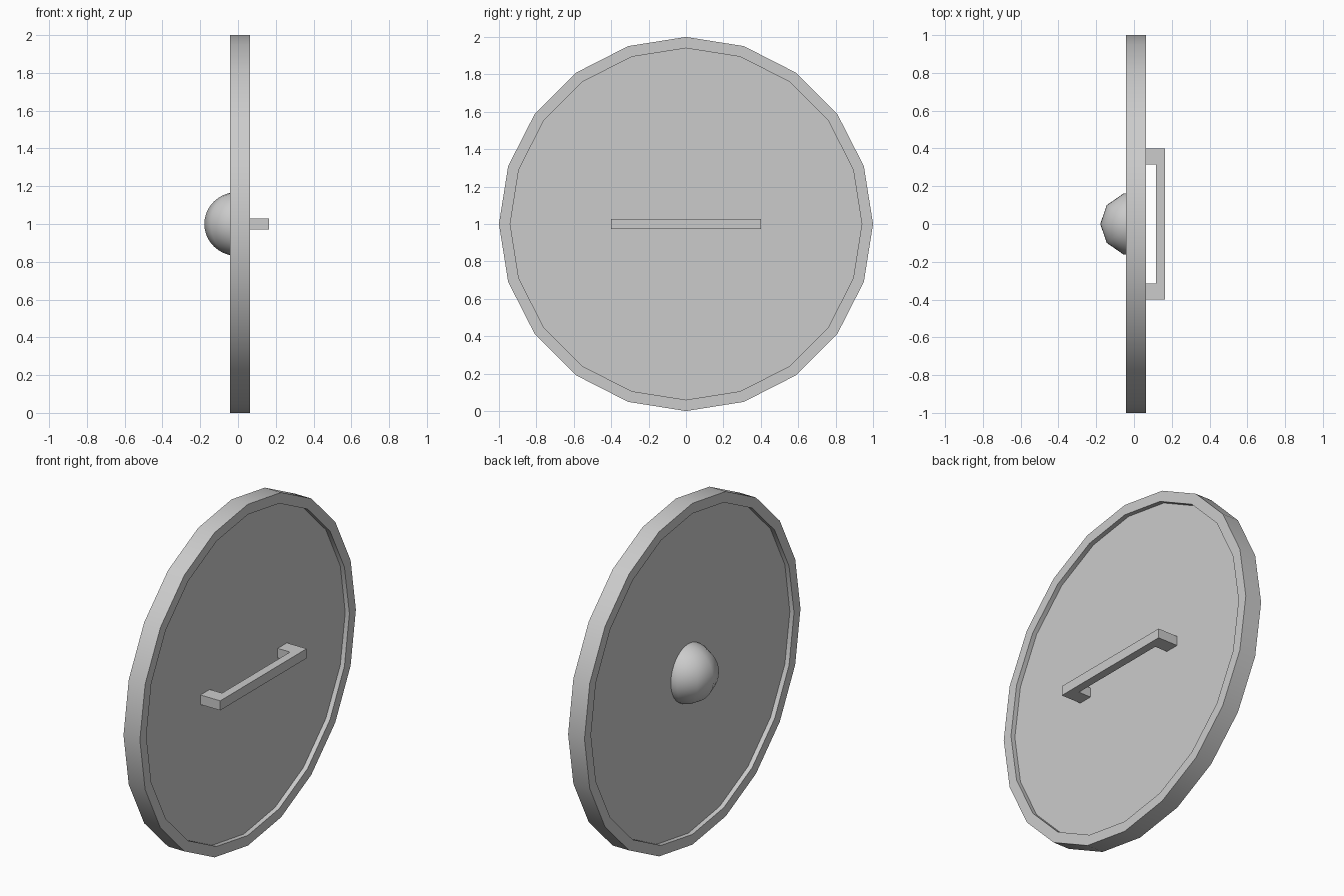
import bpy, bmesh, math
from mathutils import Matrix

if "Cube" in bpy.data.objects:
    bpy.data.objects.remove(bpy.data.objects["Cube"])

SIDES = 20
CZ = 1.0


def finish(name, bm, smooth=None):
    bmesh.ops.recalc_face_normals(bm, faces=bm.faces)
    me = bpy.data.meshes.new(name)
    bm.to_mesh(me)
    bm.free()
    ob = bpy.data.objects.new(name, me)
    bpy.context.collection.objects.link(ob)
    if smooth:
        bpy.ops.object.select_all(action='DESELECT')
        ob.select_set(True)
        bpy.context.view_layer.objects.active = ob
        bpy.ops.object.shade_smooth_by_angle(angle=math.radians(smooth))
    return ob


def ring(bm, x, r):
    return [bm.verts.new((x, r * math.sin(a), CZ + r * math.cos(a)))
            for a in (2 * math.pi * i / SIDES for i in range(SIDES))]


# Shield board: closed profile spun into a raised rim around a recessed plate
bm = bmesh.new()
profile = [(-0.015, 0.94), (-0.042, 0.94), (-0.042, 1.0), (-0.015, 1.0),
           (0.037, 1.0), (0.064, 1.0), (0.064, 0.94), (0.037, 0.94)]
rings = [ring(bm, x, r) for x, r in profile]
for a, b in zip(rings, rings[1:]):
    for i in range(SIDES):
        j = (i + 1) % SIDES
        bm.faces.new((a[i], a[j], b[j], b[i]))
bm.faces.new(rings[0])
bm.faces.new(rings[-1])
finish("shield_board", bm, 30)

# Boss: the half of a ball that stands proud of the outer face
bm = bmesh.new()
bmesh.ops.create_uvsphere(
    bm, u_segments=10, v_segments=20, radius=0.17,
    matrix=Matrix.Translation((0, 0, CZ)) @ Matrix.Diagonal((1.05, 1, 1, 1))
    @ Matrix.Rotation(math.pi / 10, 4, 'Z'))
bmesh.ops.bisect_plane(bm, geom=bm.verts[:] + bm.edges[:] + bm.faces[:],
                       plane_co=(-0.015, 0, 0), plane_no=(1, 0, 0),
                       clear_outer=True)
finish("boss", bm, 50)

# Handle: C-shaped outline extruded upward
bm = bmesh.new()
outline = [(0.037, -0.4), (0.165, -0.4), (0.165, 0.4), (0.037, 0.4),
           (0.037, 0.315), (0.117, 0.315), (0.117, -0.315), (0.037, -0.315)]
base = bm.faces.new([bm.verts.new((x, y, CZ - 0.028)) for x, y in outline])
ext = bmesh.ops.extrude_face_region(bm, geom=[base])
bmesh.ops.translate(bm, vec=(0, 0, 0.056),
                    verts=[v for v in ext["geom"] if isinstance(v, bmesh.types.BMVert)])
finish("handle", bm)
